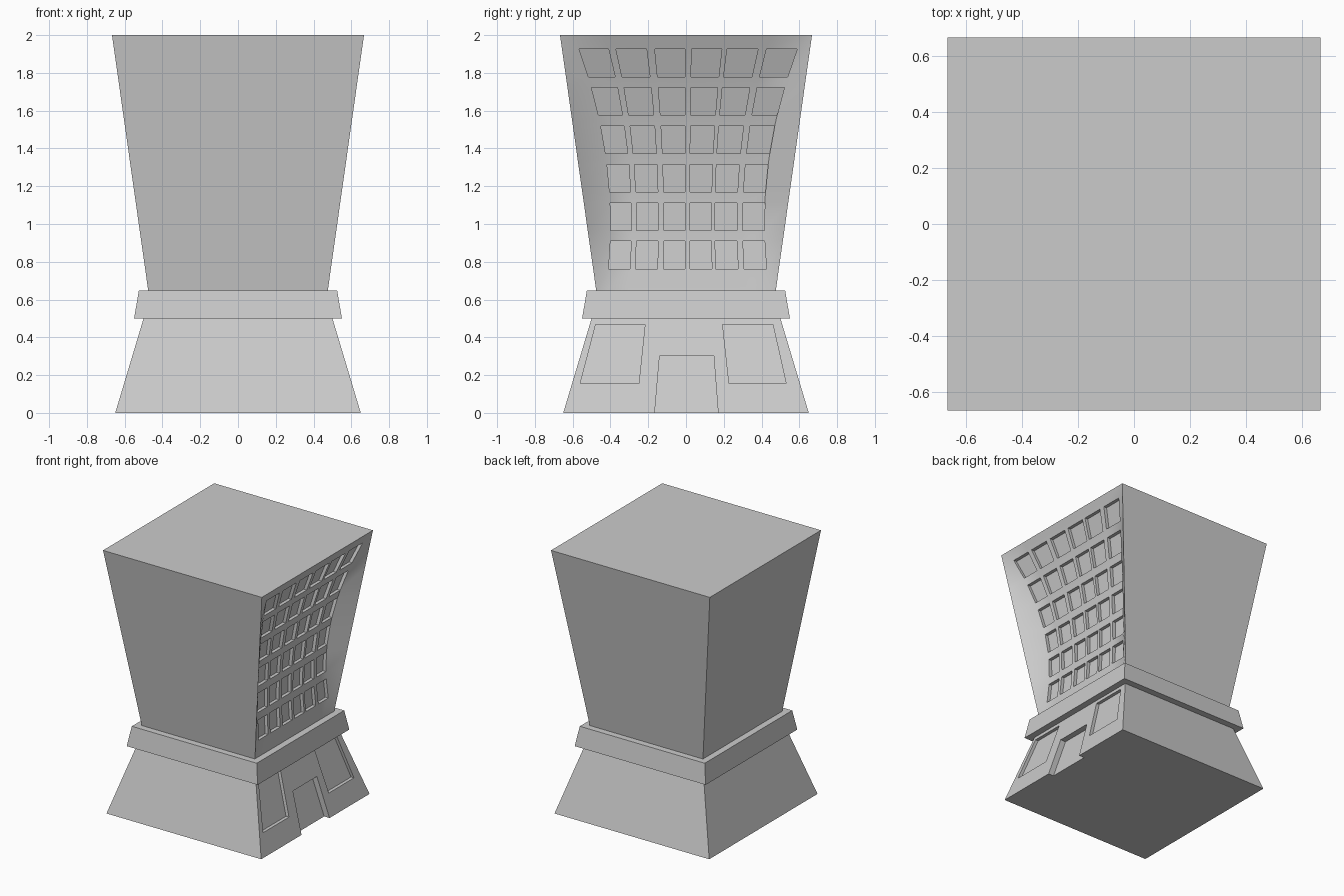
import bpy, bmesh

if "Cube" in bpy.data.objects:
    bpy.data.objects.remove(bpy.data.objects["Cube"])

def new_object(name, bm):
    bmesh.ops.recalc_face_normals(bm, faces=bm.faces[:])
    me = bpy.data.meshes.new(name)
    bm.to_mesh(me)
    bm.free()
    ob = bpy.data.objects.new(name, me)
    bpy.context.collection.objects.link(ob)
    return ob

def prism(name, low, high):
    """Solid between two matching rings of points."""
    bm = bmesh.new()
    a = [bm.verts.new(p) for p in low]
    b = [bm.verts.new(p) for p in high]
    bm.faces.new(a)
    bm.faces.new(b)
    n = len(a)
    for i in range(n):
        j = (i + 1) % n
        bm.faces.new((a[i], a[j], b[j], b[i]))
    return new_object(name, bm)

def square(h, z):
    return [(-h, -h, z), (h, -h, z), (h, h, z), (-h, h, z)]

# Flared base and the band above it
BASE_BOTTOM, BASE_TOP = 0.65, 0.50
base = prism("base", square(BASE_BOTTOM, 0), square(BASE_TOP, 0.5))
prism("band", square(0.55, 0.5), square(0.525, 0.648))

# Recessed door and shop windows cut into the right side of the base
def recess(name, outline, depth):
    def ring(offset):
        return [(BASE_BOTTOM + (BASE_TOP - BASE_BOTTOM) * z / 0.5 + offset, y, z)
                for y, z in outline]
    cutter = prism(name, ring(-depth), ring(0.1))
    cutter.hide_render = True
    cutter.hide_viewport = True
    cutter.display_type = 'WIRE'
    mod = base.modifiers.new(name, 'BOOLEAN')
    mod.operation = 'DIFFERENCE'
    mod.solver = 'EXACT'
    mod.object = cutter

recess("door_cutter", [(-0.17, -0.05), (0.174, -0.05), (0.147, 0.30), (-0.14, 0.30)], 0.045)
recess("left_window_cutter", [(-0.56, 0.155), (-0.25, 0.155), (-0.217, 0.468), (-0.478, 0.468)], 0.025)
recess("right_window_cutter", [(0.228, 0.155), (0.53, 0.155), (0.46, 0.468), (0.194, 0.468)], 0.025)

# Tower: widens upward, with a bowed window wall on the right side
Z0, Z1, H0, H1 = 0.645, 2.0, 0.475, 0.667
cols = [-1, -0.89, -0.645, -0.583, -0.328, -0.26, -0.01,
        0.046, 0.298, 0.342, 0.60, 0.67, 0.926, 1]
rows = [Z0]
for r in range(6):
    bottom = 0.762 + 0.2035 * r
    rows += [bottom, bottom + 0.147]
rows.append(Z1)

def wall_point(u, z):
    t = (z - Z0) / (Z1 - Z0)
    h = H0 + (H1 - H0) * t
    if abs(u) < 1:
        h -= 0.4 * t * (1 - t)
    return (h, u * h, z)

bm = bmesh.new()
grid = [[bm.verts.new(wall_point(u, z)) for u in cols] for z in rows]
for r in range(len(rows) - 1):
    for c in range(len(cols) - 1):
        ring = [grid[r][c], grid[r][c + 1], grid[r + 1][c + 1], grid[r + 1][c]]
        if r % 2 and c % 2:
            # window pane set back from the wall
            pane = [bm.verts.new((v.co.x - 0.025, v.co.y, v.co.z)) for v in ring]
            bm.faces.new(pane)
            for i in range(4):
                j = (i + 1) % 4
                bm.faces.new((ring[i], ring[j], pane[j], pane[i]))
        else:
            bm.faces.new(ring)

# Remaining flat sides, roof and underside of the tower
lf, lb = (bm.verts.new((-H0, s * H0, Z0)) for s in (-1, 1))
uf, ub = (bm.verts.new((-H1, s * H1, Z1)) for s in (-1, 1))
bm.faces.new([lf] + [row[0] for row in grid] + [uf])
bm.faces.new([lb] + [row[-1] for row in grid] + [ub])
bm.faces.new((lf, lb, ub, uf))
bm.faces.new([uf] + grid[-1] + [ub])
bm.faces.new([lf] + grid[0] + [lb])
tower = new_object("tower", bm)
bpy.context.view_layer.objects.active = tower
tower.select_set(True)
bpy.ops.object.shade_smooth_by_angle(angle=0.6)
